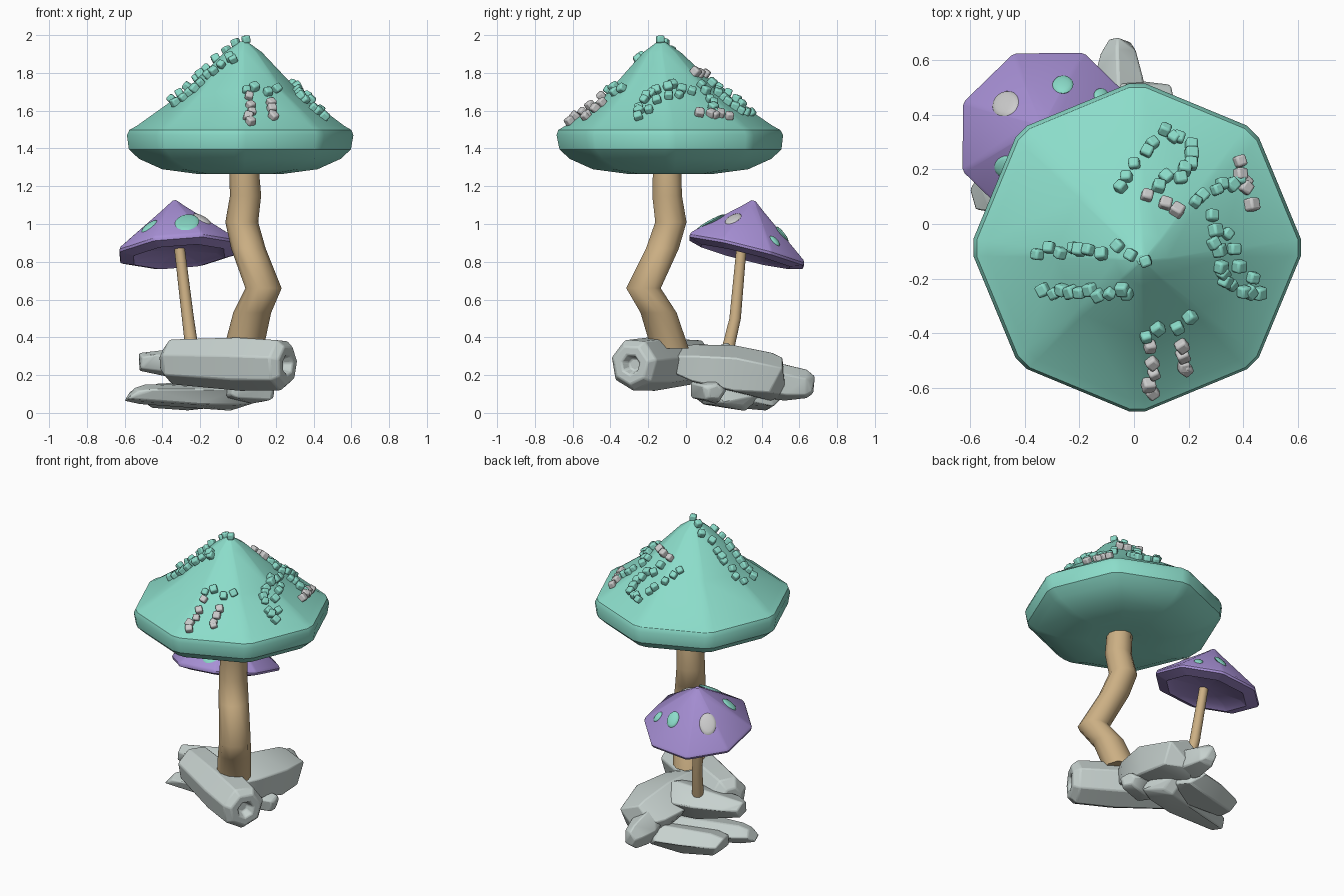
import bpy, bmesh, random
from math import sin, cos, pi, radians
from mathutils import Vector, Matrix
from mathutils.bvhtree import BVHTree

if "Cube" in bpy.data.objects:
    bpy.data.objects.remove(bpy.data.objects["Cube"])

random.seed(4)
UP = Vector((0, 0, 1))


def material(name, rgb):
    m = bpy.data.materials.new(name)
    m.diffuse_color = (*rgb, 1)
    m.use_nodes = True
    m.node_tree.nodes["Principled BSDF"].inputs["Base Color"].default_value = m.diffuse_color
    return m


TEAL = material("teal", (0.26, 0.72, 0.59))
PURPLE = material("purple", (0.39, 0.28, 0.67))
TAN = material("tan", (0.60, 0.43, 0.23))
STONE = material("stone", (0.57, 0.64, 0.62))


def finish(name, bm, mat=None, bevel=0.0, smooth=None):
    bmesh.ops.recalc_face_normals(bm, faces=bm.faces)
    me = bpy.data.meshes.new(name)
    bm.to_mesh(me)
    bm.free()
    ob = bpy.data.objects.new(name, me)
    bpy.context.collection.objects.link(ob)
    if mat:
        me.materials.append(mat)
    if smooth:
        bpy.ops.object.select_all(action='DESELECT')
        ob.select_set(True)
        bpy.context.view_layer.objects.active = ob
        bpy.ops.object.shade_smooth_by_angle(angle=radians(smooth))
    if bevel:
        b = ob.modifiers.new("soft_edges", 'BEVEL')
        b.width, b.segments, b.limit_method = bevel, 2, 'ANGLE'
        b.angle_limit = radians(20)


def ring(c, r, n, phase=0.0, rot=Matrix.Identity(3), chamfer=0.0):
    """Polygon ring; chamfer cuts each corner by that share of a side."""
    angles = [phase + 2 * pi * i / n for i in range(n)]
    pts = [Vector((r * cos(a), r * sin(a), 0)) for a in angles]
    if chamfer:
        pts = [p.lerp(pts[(i + d) % n], chamfer) for i, p in enumerate(pts) for d in (-1, 1)]
    return [Vector(c) + rot @ p for p in pts]


def loft(rings):
    bm = bmesh.new()
    vs = [[bm.verts.new(p) for p in r] for r in rings]
    for a, b in zip(vs, vs[1:]):
        for i in range(len(a)):
            j = (i + 1) % len(a)
            bm.faces.new((a[i], a[j], b[j], b[i]))
    bm.faces.new(vs[0])
    bm.faces.new(vs[-1])
    bmesh.ops.recalc_face_normals(bm, faces=bm.faces)
    return bm


def cap(name, profile, base, lean, normal, phase, mat, chamfer):
    """Eight-sided cap from (radius, height) pairs; the apex is shifted by lean."""
    rot = UP.rotation_difference(Vector(normal)).to_matrix()
    top = profile[0][1]
    rings = [ring(Vector(base) + rot @ (UP * h) + Vector(lean) * max(h, 0) / top, r, 8, phase, rot, chamfer)
             for r, h in profile]
    bm = loft(rings)
    bm.normal_update()
    tree = BVHTree.FromBMesh(bm)
    finish(name, bm, mat, 0, 32)
    return tree


# Caps
big = cap("large_cap", [(.02, .535), (.1, .48), (.31, .27), (.56, .09), (.6, .068), (.612, .04), (.6, -.035),
                        (.545, -.085), (.42, -.14), (.23, -.165), (.02, -.14)],
          (.01, -.082, 1.43), (.02, -.05, 0), UP, 0, TEAL, .07)
small = cap("small_cap", [(.012, .272), (.055, .235), (.33, .016), (.338, 0), (.335, -.014), (.26, -.035),
                          (.22, -.01), (.02, 0)],
            (-.315, .322, .86), (0, -.03, 0), (-.08, .25, 1), pi / 8, PURPLE, .04)


# Bent stems, radius tapering from top to bottom
def stem(name, pts, r0, r1):
    n = len(pts) - 1
    finish(name, loft([ring(p, r0 + (r1 - r0) * i / n, 10) for i, p in enumerate(pts)]), TAN, 0, 60)


stem("large_stem", [(.03, -.1, 1.32), (.04, -.1, 1.15), (.02, -.08, 1.01), (.055, -.125, .87),
                    (.135, -.225, .66), (.075, -.145, .53), (.03, -.085, .34)], .078, .105)
stem("small_stem", [(-.312, .295, .89), (-.265, .26, .5), (-.24, .215, .31)], .028, .036)


# Frame lying on a cap: z along the normal, y downhill
def surface_frame(tree, x, y):
    loc, n, _, _ = tree.ray_cast(Vector((x, y, 3)), -UP)
    down = (n * n.z - UP).normalized()
    m = Matrix((down.cross(n), down, n)).transposed().to_4x4()
    m.translation = loc
    return m


# Round spots on the small cap: x, y, size
for i, (x, y, s) in enumerate([(-.47, .44, .06), (-.26, .51, .045), (-.47, .21, .045),
                               (-.27, .13, .075), (-.19, .25, .048), (-.12, .47, .032)]):
    bm = bmesh.new()
    m = surface_frame(small, x, y) @ Matrix.Diagonal((s * .85, s * 1.15, .012, 1))
    bmesh.ops.create_uvsphere(bm, u_segments=20, v_segments=8, radius=1, matrix=m)
    finish(f"cap_spot_{i}", bm, None if i in (0, 4) else TEAL, 0, 60)


# Straight trails of small rounded cubes: count, start x, y, end x, y
def cubes(name, trails, mat):
    bm = bmesh.new()
    for n, x0, y0, x1, y1 in trails:
        for k in range(n):
            p = Vector((x0, y0)).lerp(Vector((x1, y1)), k / (n - 1))
            m = surface_frame(big, p.x + random.uniform(-.014, .014), p.y + random.uniform(-.014, .014))
            m = m @ Matrix.Translation((0, 0, .012)) @ Matrix.Rotation(random.uniform(-.6, .6), 4, 'Z')
            m = m @ Matrix.Rotation(random.uniform(-.3, .3), 4, 'X')
            bmesh.ops.create_cube(bm, size=random.uniform(.039, .047), matrix=m)
    finish(name, bm, mat, .009, 40)


cubes("teal_cubes", [(7, -.34, -.1, -.11, -.1), (10, -.32, -.25, -.01, -.24), (3, .03, -.14, -.04, -.07),
                     (6, -.04, .14, .1, .33), (4, .15, .32, .22, .26), (5, .21, .21, .1, .14),
                     (6, .37, .17, .23, .08), (6, .27, .02, .33, -.19), (5, .34, -.04, .44, -.25),
                     (4, .32, -.21, .42, -.25), (4, .05, -.41, .19, -.34)], TEAL)
cubes("grey_cubes", [(3, .04, .09, .16, .05), (5, .37, .23, .43, .08), (5, .045, -.45, .07, -.62),
                     (4, .16, -.45, .19, -.53)], None)

# Log-shaped front rock with a dented end: distance along the axis, radius
axis = Vector((.66, -.36, -.02)).normalized()
turn = UP.rotation_difference(axis).to_matrix()
start = Vector((-.385, .06, .275))
finish("front_rock", loft([ring(start + axis * d, r, 7, .35, turn) for d, r in
                           [(0, .07), (.05, .125), (.46, .148), (.7, .14), (.74, .105), (.74, .055),
                            (.69, .035)]]), STONE, .008, 30)


# Chunky rocks: hull of jittered rings between two ends, w wide and h high at each end
def rock(name, a, b, size_a, size_b):
    a, b = Vector(a), Vector(b)
    along = b - a
    side = along.cross(UP).normalized()
    bm = bmesh.new()
    for t, swell in ((0, .7), (.15, .95), (.55, 1.1), (.88, 1), (1, .7)):
        w, h = Vector(size_a).lerp(Vector(size_b), t) * swell
        for k in range(5):
            ang, j = k * pi * .4 + .5, random.uniform(.85, 1.12)
            p = a + along * (t + random.uniform(-.05, .05)) + side * w * j * cos(ang) + UP * h * j * sin(ang)
            bm.verts.new((p.x, p.y, max(p.z, 0)))
    bmesh.ops.convex_hull(bm, input=bm.verts)
    bmesh.ops.delete(bm, geom=[v for v in bm.verts if not v.link_faces], context='VERTS')
    bmesh.ops.dissolve_limit(bm, angle_limit=radians(8), verts=bm.verts, edges=bm.edges)
    finish(name, bm, STONE, .008, 25)


rock("back_rock", (-.03, -.03, .26), (.02, .5, .19), (.19, .11), (.17, .14))
rock("finger_rock", (-.03, .36, .18), (-.05, .67, .145), (.12, .12), (.065, .07))
rock("left_rock", (-.5, .14, .27), (.0, .2, .26), (.09, .07), (.15, .11))
rock("bottom_rock", (-.57, .1, .1), (.05, .26, .085), (.1, .055), (.17, .08))
rock("bottom_back_rock", (-.49, .3, .09), (-.06, .42, .09), (.13, .07), (.13, .08))
rock("right_rock", (-.05, .08, .13), (.18, .16, .11), (.09, .07), (.07, .06))
